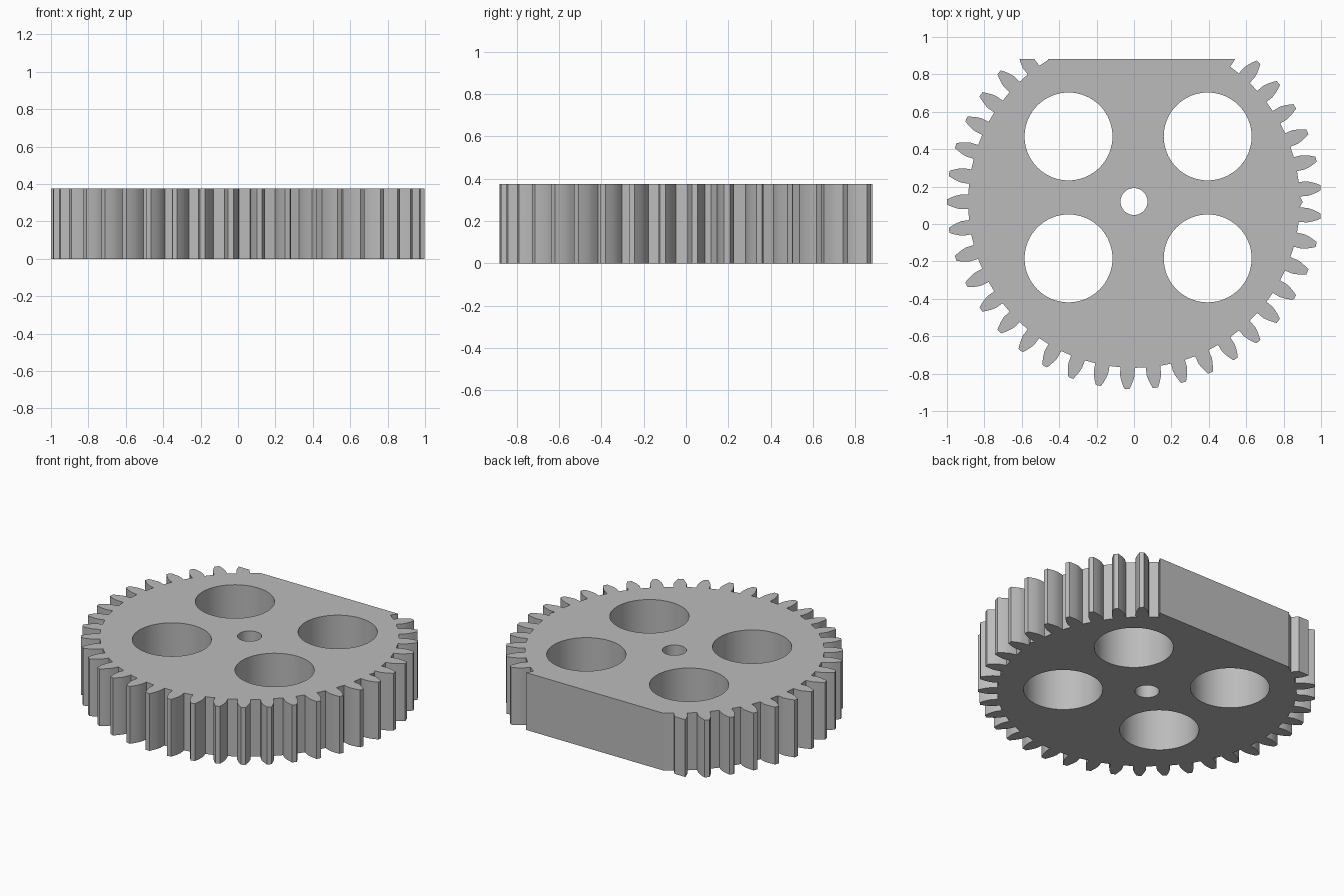
import bpy
import bmesh
from math import cos, sin, pi, radians
from mathutils import Vector

cube = bpy.data.objects.get("Cube")
if cube:
    bpy.data.objects.remove(cube, do_unlink=True)

TEETH = 41
HEIGHT = 0.375
CENTRE_Y = 0.118
FLAT_Y = 0.8825

# Half of a tooth flank: radius and half angle in degrees
FLANK = [(0.887, 2.5), (0.93, 2.4), (0.955, 1.95), (0.978, 1.4), (1.0, 0.8)]


def polar(radius, angle, x=0.0, y=CENTRE_Y):
    return Vector((x + radius * cos(angle), y + radius * sin(angle), 0))


def add_loop(bm, points):
    verts = [bm.verts.new(p) for p in points]
    for a, b in zip(verts, verts[1:] + verts[:1]):
        bm.edges.new((a, b))


def circle(x, y, radius, count=64):
    return [polar(radius, 2 * pi * i / count, x, y) for i in range(count)]


# Toothed outline, starting from the tooth on the right side (-x)
outline = []
for i in range(TEETH):
    middle = pi + 2 * pi * i / TEETH
    outline += [polar(r, middle - radians(a)) for r, a in FLANK]
    outline += [polar(r, middle + radians(a)) for r, a in reversed(FLANK)]
    if i == TEETH // 2:
        outline.append(polar(0.902, 0))  # small ridge in one gap

bm = bmesh.new()
add_loop(bm, outline)

# Axle hole and four large lightening holes
add_loop(bm, circle(0, 0.12, 0.072))
for x in (-0.35, 0.394):
    for y in (-0.184, 0.468):
        add_loop(bm, circle(x, y, 0.235))
bmesh.ops.triangle_fill(bm, edges=bm.edges[:], use_beauty=True, normal=(0, 0, 1))

# Flat cut across the back
bmesh.ops.bisect_plane(bm, geom=bm.verts[:] + bm.edges[:] + bm.faces[:],
                       plane_co=(0, FLAT_Y, 0), plane_no=(0, 1, 0), clear_outer=True)

# Thickness
raised = bmesh.ops.extrude_face_region(bm, geom=bm.faces[:], use_keep_orig=True)
bmesh.ops.translate(bm, vec=(0, 0, HEIGHT),
                    verts=[g for g in raised["geom"] if isinstance(g, bmesh.types.BMVert)])
bmesh.ops.recalc_face_normals(bm, faces=bm.faces[:])

mesh = bpy.data.meshes.new("gear_wheel")
bm.to_mesh(mesh)
bm.free()
gear = bpy.data.objects.new("gear_wheel", mesh)
bpy.context.collection.objects.link(gear)

# Plain grey finish
grey = bpy.data.materials.new("plain_grey")
grey.use_nodes = True
colour = (0.5, 0.5, 0.5, 1)
grey.diffuse_color = colour
grey.node_tree.nodes["Principled BSDF"].inputs["Base Color"].default_value = colour
mesh.materials.append(grey)

bpy.context.view_layer.objects.active = gear
gear.select_set(True)
bpy.ops.object.shade_smooth_by_angle(angle=radians(20))
